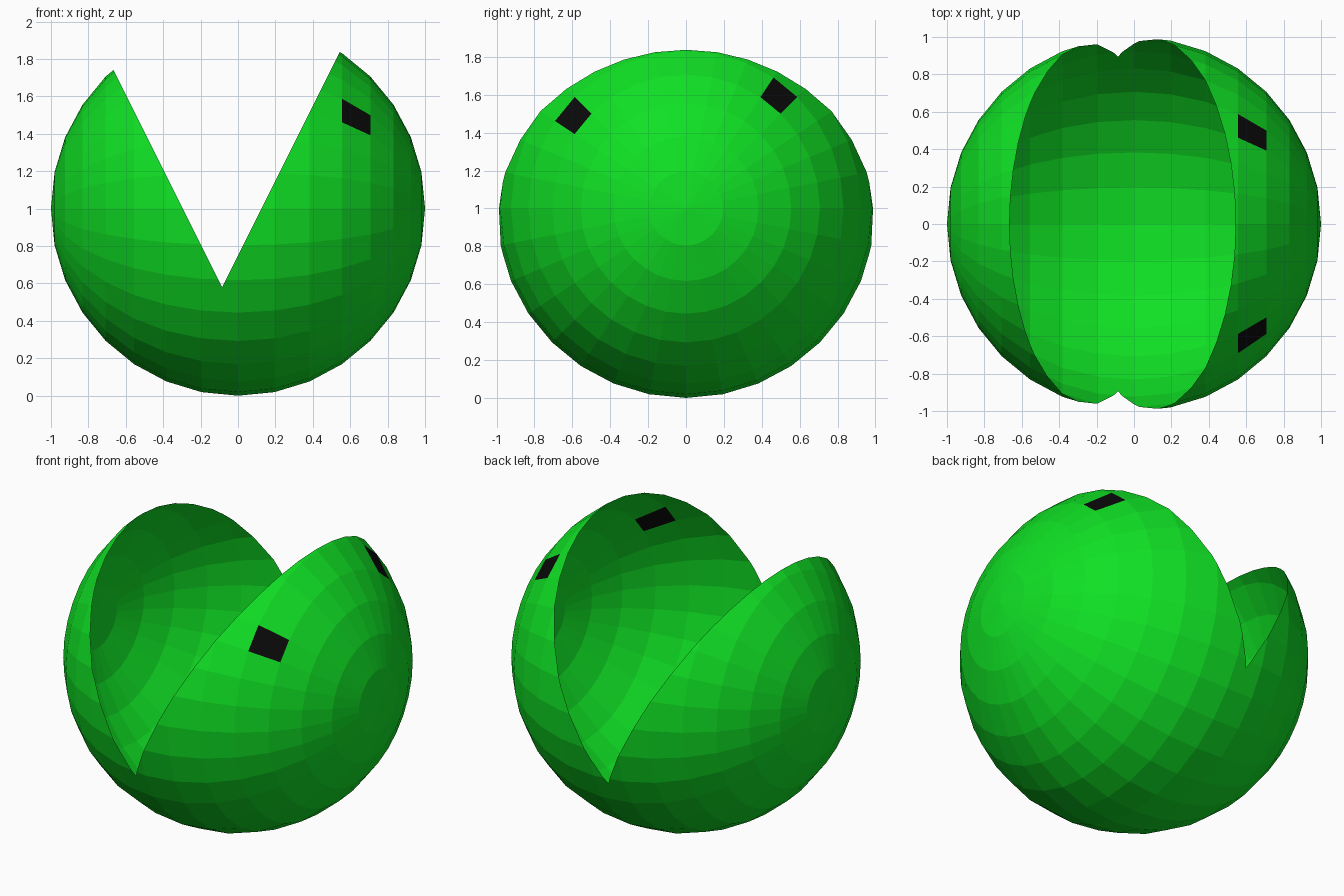
import bpy, bmesh, math
from mathutils import Matrix, Vector

cube = bpy.data.objects.get("Cube")
if cube:
    bpy.data.objects.remove(cube, do_unlink=True)


def make_material(name, color):
    mat = bpy.data.materials.new(name)
    mat.diffuse_color = color
    mat.use_nodes = True
    mat.node_tree.nodes["Principled BSDF"].inputs["Base Color"].default_value = color
    return mat


# Faceted hollow ball with its poles on the x axis
bm = bmesh.new()
bmesh.ops.create_uvsphere(
    bm, u_segments=32, v_segments=16, radius=1.0,
    matrix=Matrix.Translation((0, 0, 1)) @ Matrix.Rotation(math.pi / 2, 4, 'Y'))

# Eyes: one whole facet on each side of the upper jaw
for eye in (Vector((0.635, -0.595, 1.488)), Vector((0.635, 0.488, 1.595))):
    facet = min(bm.faces, key=lambda f: (f.calc_center_median() - eye).length)
    facet.material_index = 1

# Open mouth: cut along two slanted planes and remove the wedge between them
HINGE_X, HINGE_Z, SLOPE = -0.085, 0.58, 2.0
for side in (-1, 1):
    bmesh.ops.bisect_plane(
        bm, geom=bm.verts[:] + bm.edges[:] + bm.faces[:], dist=1e-5,
        plane_co=(HINGE_X, 0, HINGE_Z), plane_no=(side * SLOPE, 0, -1))


def in_mouth(face):
    c = face.calc_center_median()
    return c.z > HINGE_Z + SLOPE * abs(c.x - HINGE_X)


bmesh.ops.delete(bm, geom=[f for f in bm.faces if in_mouth(f)], context='FACES')

# Merge the flat facets that the planes split below the hinge
bmesh.ops.dissolve_limit(bm, angle_limit=0.002, verts=bm.verts[:],
                         edges=bm.edges[:], delimit={'MATERIAL'})

mesh = bpy.data.meshes.new("open_mouth_ball")
bm.to_mesh(mesh)
bm.free()
mesh.materials.append(make_material("bright green", (0.005, 0.75, 0.018, 1)))
mesh.materials.append(make_material("eye black", (0.003, 0.003, 0.003, 1)))
ball = bpy.data.objects.new("open_mouth_ball", mesh)
bpy.context.collection.objects.link(ball)
